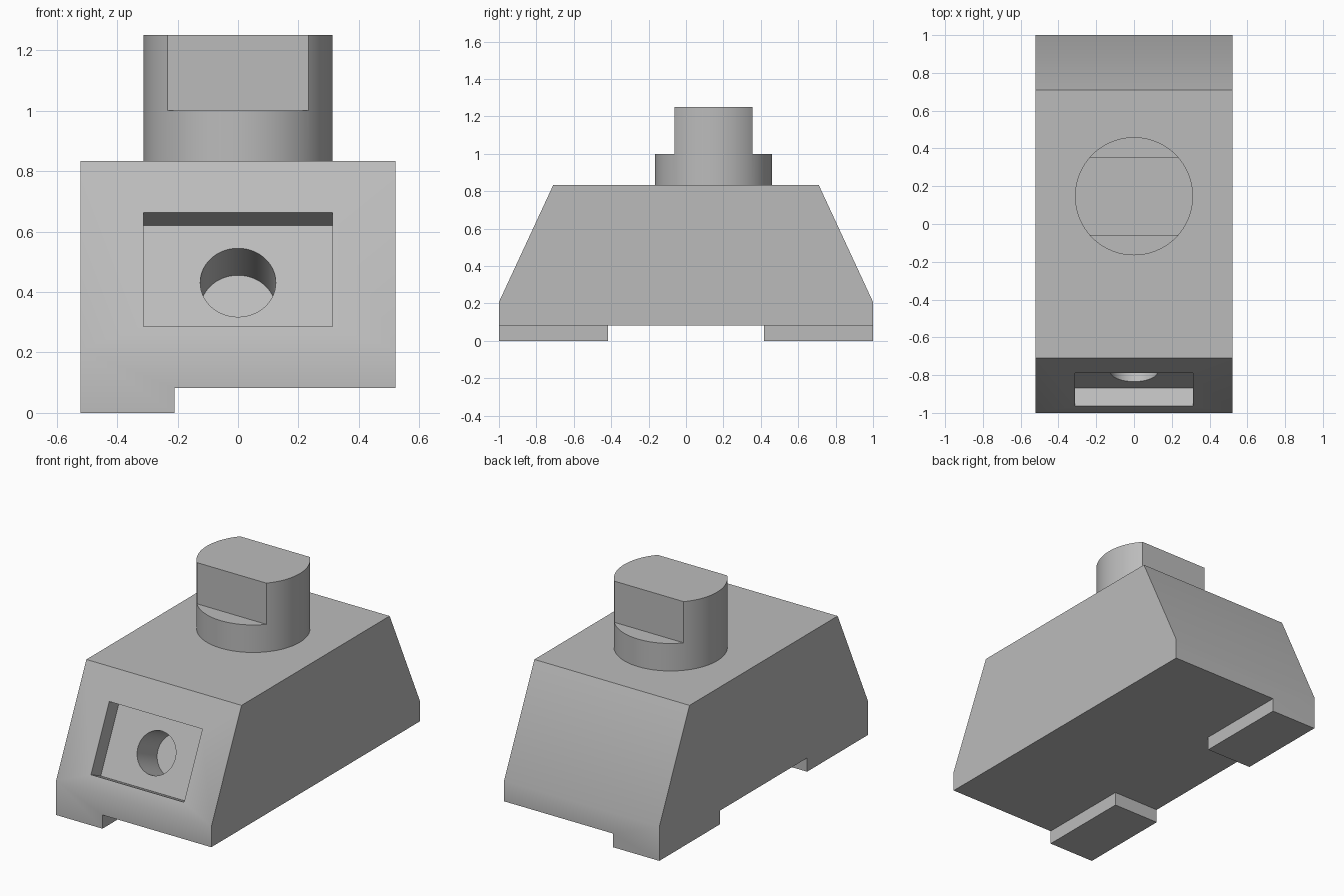
import bpy, bmesh, math
from mathutils import Matrix, Vector

cube = bpy.data.objects.get("Cube")
if cube:
    bpy.data.objects.remove(cube, do_unlink=True)

grey = bpy.data.materials.new("grey metal")
grey.use_nodes = True
grey.diffuse_color = (0.5, 0.5, 0.5, 1)
grey.node_tree.nodes["Principled BSDF"].inputs["Base Color"].default_value = (0.5, 0.5, 0.5, 1)


def add_object(name, bm):
    bmesh.ops.recalc_face_normals(bm, faces=bm.faces)
    mesh = bpy.data.meshes.new(name)
    bm.to_mesh(mesh)
    bm.free()
    mesh.materials.append(grey)
    obj = bpy.data.objects.new(name, mesh)
    bpy.context.collection.objects.link(obj)
    return obj


def box(name, low, high, frame=Matrix()):
    low, high = Vector(low), Vector(high)
    bm = bmesh.new()
    bmesh.ops.create_cube(bm, size=1, matrix=frame @ Matrix.Translation((low + high) / 2)
                          @ Matrix.Diagonal((*(high - low), 1)))
    return add_object(name, bm)


def cylinder(name, radius, bottom, top, frame=Matrix()):
    bm = bmesh.new()
    bmesh.ops.create_cone(bm, cap_ends=True, segments=96, radius1=radius, radius2=radius,
                          depth=top - bottom,
                          matrix=frame @ Matrix.Translation((0, 0, (top + bottom) / 2)))
    return add_object(name, bm)


def activate(obj):
    bpy.ops.object.select_all(action="DESELECT")
    obj.select_set(True)
    bpy.context.view_layer.objects.active = obj


def cut(obj, cutter):
    cutter.hide_render = True
    mod = obj.modifiers.new("cut", "BOOLEAN")
    mod.operation, mod.solver, mod.object = "DIFFERENCE", "EXACT", cutter
    activate(obj)
    bpy.ops.object.modifier_apply(modifier=mod.name)
    bpy.data.objects.remove(cutter, do_unlink=True)


def finish(obj):
    activate(obj)
    bpy.ops.object.shade_smooth_by_angle(angle=math.radians(30))


# Body: side profile extruded across the width
half_w, shoulder, top_y, top_z = 0.521, 0.208, 0.71, 0.833
profile = [(-1, 0), (1, 0), (1, shoulder), (top_y, top_z), (-top_y, top_z), (-1, shoulder)]
bm = bmesh.new()
face = bm.faces.new([bm.verts.new((-half_w, y, z)) for y, z in profile])
side = bmesh.ops.extrude_face_region(bm, geom=[face])["geom"]
bmesh.ops.translate(bm, vec=(2 * half_w, 0, 0),
                    verts=[v for v in side if isinstance(v, bmesh.types.BMVert)])
body = add_object("body", bm)

# Underside cut away, leaving two corner feet
foot_z = 0.083
cut(body, box("side_clearance", (-0.21, -2, -1), (2, 2, foot_z)))
cut(body, box("middle_clearance", (-2, -0.417, -1), (2, 0.417, foot_z)))

# Recess and round bore, square to the sloping front
slope = Vector((0, 1 - top_y, top_z - shoulder)).normalized()
across = Vector((1, 0, 0))
normal = across.cross(slope)
centre_z = 0.475
centre = Vector((0, -1 + (centre_z - shoulder) * slope.y / slope.z, centre_z))
frame = Matrix((across, slope, normal)).transposed().to_4x4()
frame.translation = centre
cut(body, box("recess", (-0.3125, -0.208, -0.104), (0.3125, 0.208, 0.2), frame))
cut(body, cylinder("bore", 0.125, -0.316, 0.1, frame))
finish(body)

# Stem: round post with two flats on its upper part
stem_y, flat = 0.147, 0.208
post = Matrix.Translation((0, stem_y, 0))
stem = cylinder("stem", 0.3125, top_z, 1.25, post)
for s in (-1, 1):
    ys = sorted((s * flat, s))
    cut(stem, box("flat_cut", (-1, ys[0], 1.0), (1, ys[1], 2), post))
finish(stem)
